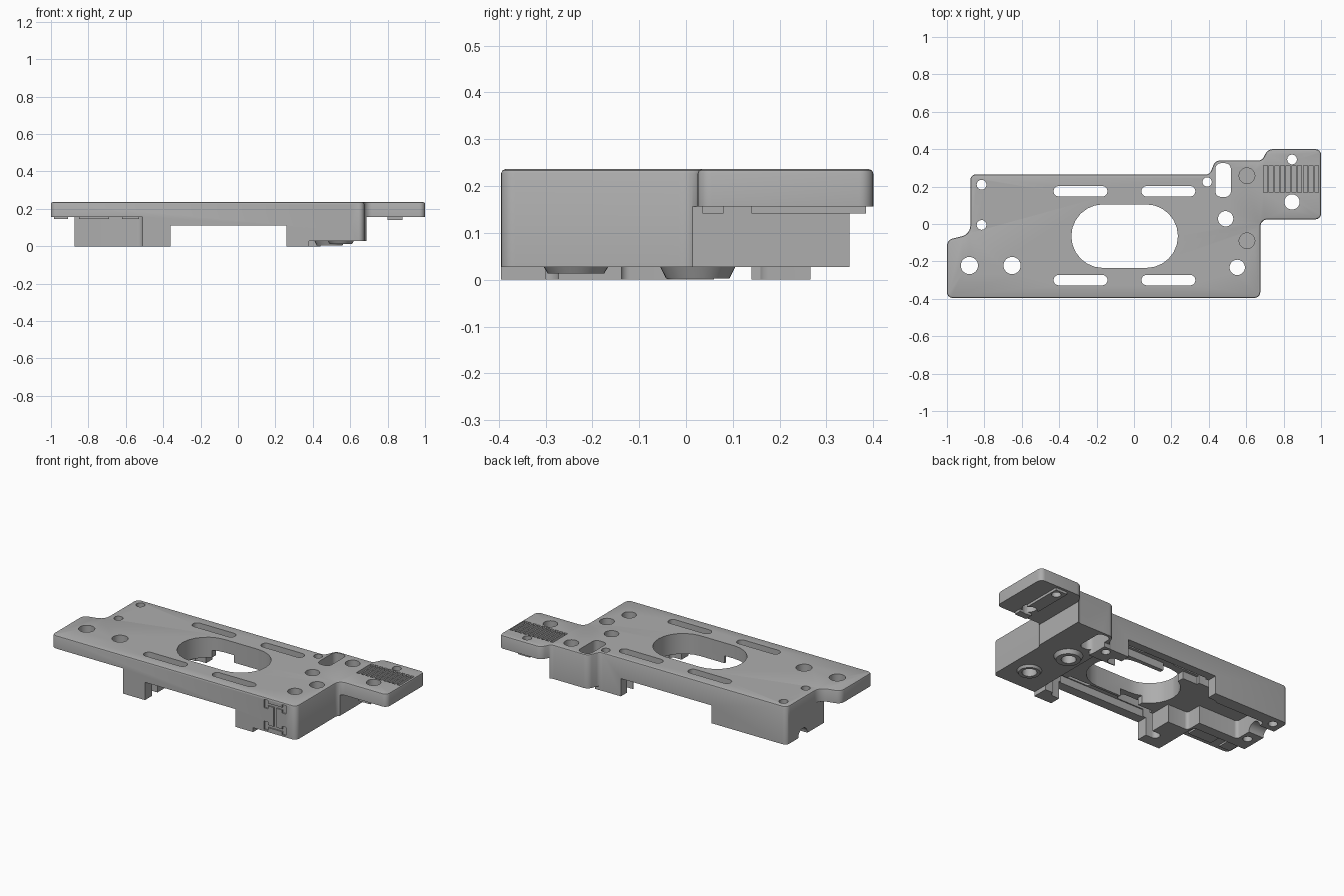
import bpy, bmesh, math
from mathutils import Vector

cube = bpy.data.objects.get("Cube")
if cube:
    bpy.data.objects.remove(cube, do_unlink=True)

grey = bpy.data.materials.new("matte_grey")
grey.use_nodes = True
tone = (0.42, 0.42, 0.42, 1)
grey.diffuse_color = tone
grey.node_tree.nodes["Principled BSDF"].inputs["Base Color"].default_value = tone

TOP, PLATE, SLAB, BLOCK = 0.236, 0.156, 0.11, 0.027


def rounded(points, steps=6):
    """Fillet the corners of a polygon given as (x, y, radius)."""
    out = []
    for i, (x, y, r) in enumerate(points):
        p = Vector((x, y))
        a = (Vector(points[i - 1][:2]) - p).normalized()
        b = (Vector(points[(i + 1) % len(points)][:2]) - p).normalized()
        if r == 0:
            out.append(p)
            continue
        half = a.angle(b) / 2
        centre = p + (a + b).normalized() * (r / math.sin(half))
        start = p + a * (r / math.tan(half)) - centre
        end = p + b * (r / math.tan(half)) - centre
        sweep = math.atan2(start.x * end.y - start.y * end.x, start.dot(end))
        for k in range(steps + 1):
            t = sweep * k / steps
            c, s = math.cos(t), math.sin(t)
            out.append(centre + Vector((start.x * c - start.y * s, start.x * s + start.y * c)))
    return out


def prism(name, outline, z0, z1, top_bevel=0):
    bm = bmesh.new()
    base = bm.faces.new([bm.verts.new((p[0], p[1], z0)) for p in outline])
    res = bmesh.ops.extrude_face_region(bm, geom=[base])
    top = [g for g in res["geom"] if isinstance(g, bmesh.types.BMVert)]
    for v in top:
        v.co.z = z1
    if top_bevel:
        edges = [e for e in bm.edges if all(v in top for v in e.verts)]
        bmesh.ops.bevel(bm, geom=edges, offset=top_bevel, segments=2, profile=0.5, affect="EDGES")
    bmesh.ops.recalc_face_normals(bm, faces=bm.faces)
    mesh = bpy.data.meshes.new(name)
    bm.to_mesh(mesh)
    bm.free()
    obj = bpy.data.objects.new(name, mesh)
    mesh.materials.append(grey)
    bpy.context.collection.objects.link(obj)
    return obj


def box(x0, x1, y0, y1, z0, z1, r=0.0):
    pts = [(x0, y0, r), (x1, y0, r), (x1, y1, r), (x0, y1, r)]
    return prism("block", rounded(pts), z0, z1)


def disc(x, y, r, z0=-0.1, z1=0.4, n=32):
    ring = [(x + r * math.cos(k * math.tau / n), y + r * math.sin(k * math.tau / n)) for k in range(n)]
    return prism("disc", ring, z0, z1)


def combine(tool, mode="DIFFERENCE"):
    """Cut or fuse a tool shape into the body, then discard the tool."""
    mod = body.modifiers.new("cut", "BOOLEAN")
    mod.operation, mod.solver, mod.object = mode, "EXACT", tool
    bpy.context.view_layer.objects.active = body
    bpy.ops.object.modifier_apply(modifier=mod.name)
    bpy.data.objects.remove(tool, do_unlink=True)


def mill(x0, x1, y0, y1, z, r=0.0):
    combine(box(x0, x1, y0, y1, -0.1, z, r))


# Solid body with the full plan outline and a softened top edge
body = prism("mounting_plate", rounded([
    (-1, -0.395, 0.03), (0.675, -0.395, 0.03), (0.675, 0.025, 0.04), (1, 0.025, 0.03),
    (1, 0.4, 0.03), (0.715, 0.4, 0.045), (0.685, 0.34, 0.03), (0.435, 0.34, 0.04),
    (0.405, 0.265, 0.03), (-0.875, 0.265, 0.03), (-0.875, -0.055, 0.06), (-1, -0.085, 0.04),
]), 0, TOP, 0.009)

# Underside steps: both thin ends, the centre span and the right block
mill(0.688, 1.1, -0.1, 0.5, PLATE)
mill(-1.1, -0.51, -0.5, -0.1, PLATE, 0.03)
mill(-1.1, -0.873, -0.5, 0.5, PLATE)
mill(-0.36, 0.26, -0.5, 0.5, SLAB)
mill(0.25, 0.38, -0.3, 0.14, SLAB)
mill(0.38, 0.8, -0.5, 0.14, BLOCK)
mill(0.44, 0.8, 0.13, 0.5, BLOCK)
mill(0.38, 0.8, 0.266, 0.5, BLOCK)

# Underside pockets: left block, slot channels, gap beside the opening
mill(-0.5, -0.35, -0.14, 0.19, SLAB, 0.02)
mill(-0.77, -0.48, -0.04, 0.19, SLAB, 0.02)
for y0, y1 in ((0.13, 0.215), (-0.335, -0.25)):
    mill(-0.34, 0.25, y0, y1, PLATE)
mill(-0.24, -0.1, -0.26, 0.14, PLATE)

# Half-round channel through the end of the left block
channel = disc(0, 0, 0.045, -0.1, 0.2)
channel.rotation_euler = (0, math.pi / 2, 0)
channel.location = (-0.85, 0.105, 0.0)
bpy.context.view_layer.update()
combine(channel)

# Screw collars under the right block
for x, y, r, z in ((0.55, -0.235, 0.075, 0.013), (0.49, 0.025, 0.085, 0.003)):
    collar = disc(x, y, r, z, BLOCK + 0.01)
    for v in collar.data.vertices:
        if v.co.z < BLOCK:
            v.co.x = x + (v.co.x - x) * 0.8
            v.co.y = y + (v.co.y - y) * 0.8
    combine(collar, "UNION")

# Thin locating pads under both ends
for x0, x1, y0, y1, z in ((0.8, 0.88, 0.035, 0.08, 0.141), (0.8, 0.88, 0.14, 0.385, 0.141),
                          (-0.985, -0.91, -0.36, -0.12, 0.145), (-0.85, -0.69, -0.36, -0.12, 0.145),
                          (-0.62, -0.53, -0.36, -0.12, 0.145)):
    combine(box(x0, x1, y0, y1, z, PLATE + 0.01), "UNION")

# Central opening and long slots
combine(box(-0.335, 0.235, -0.235, 0.105, -0.1, 0.4, 0.1699))
for x in (-0.43, 0.04):
    for y in (0.175, -0.3):
        combine(box(x, x + 0.288, y - 0.028, y + 0.028, -0.1, 0.4, 0.0279))
combine(box(0.435, 0.518, 0.145, 0.325, -0.1, 0.4, 0.03))

# Through holes and two blind sockets
for x, y, r in ((-0.88, -0.222, 0.046), (-0.652, -0.222, 0.046), (0.49, 0.028, 0.041),
                (0.552, -0.232, 0.041), (0.391, 0.225, 0.025), (0.845, 0.345, 0.026),
                (0.845, 0.118, 0.041), (-0.815, 0.21, 0.026), (-0.815, -0.005, 0.026)):
    combine(disc(x, y, r))
for y in (0.258, -0.09):
    combine(disc(0.604, y, 0.042, 0.17))

# Comb of shallow grooves on the end tab
for i in range(10):
    x = 0.692 + i * 0.0305
    combine(box(x, x + 0.021, 0.168, 0.312, TOP - 0.02, 0.4))

# Engraved I-shaped bracket on the front face
y0, y1 = -0.5, -0.387
combine(box(0.521, 0.539, y0, y1, 0.06, 0.2))
for z in (0.055, 0.189):
    combine(box(0.475, 0.585, y0, y1, z, z + 0.016))
    for x in (0.455, 0.579):
        combine(box(x, x + 0.026, y0, y1, z - 0.018, z + 0.034))

# Smooth rounded walls, crisp machined edges
bpy.ops.object.select_all(action="DESELECT")
body.select_set(True)
bpy.context.view_layer.objects.active = body
bpy.ops.object.shade_smooth_by_angle(angle=math.radians(30))
